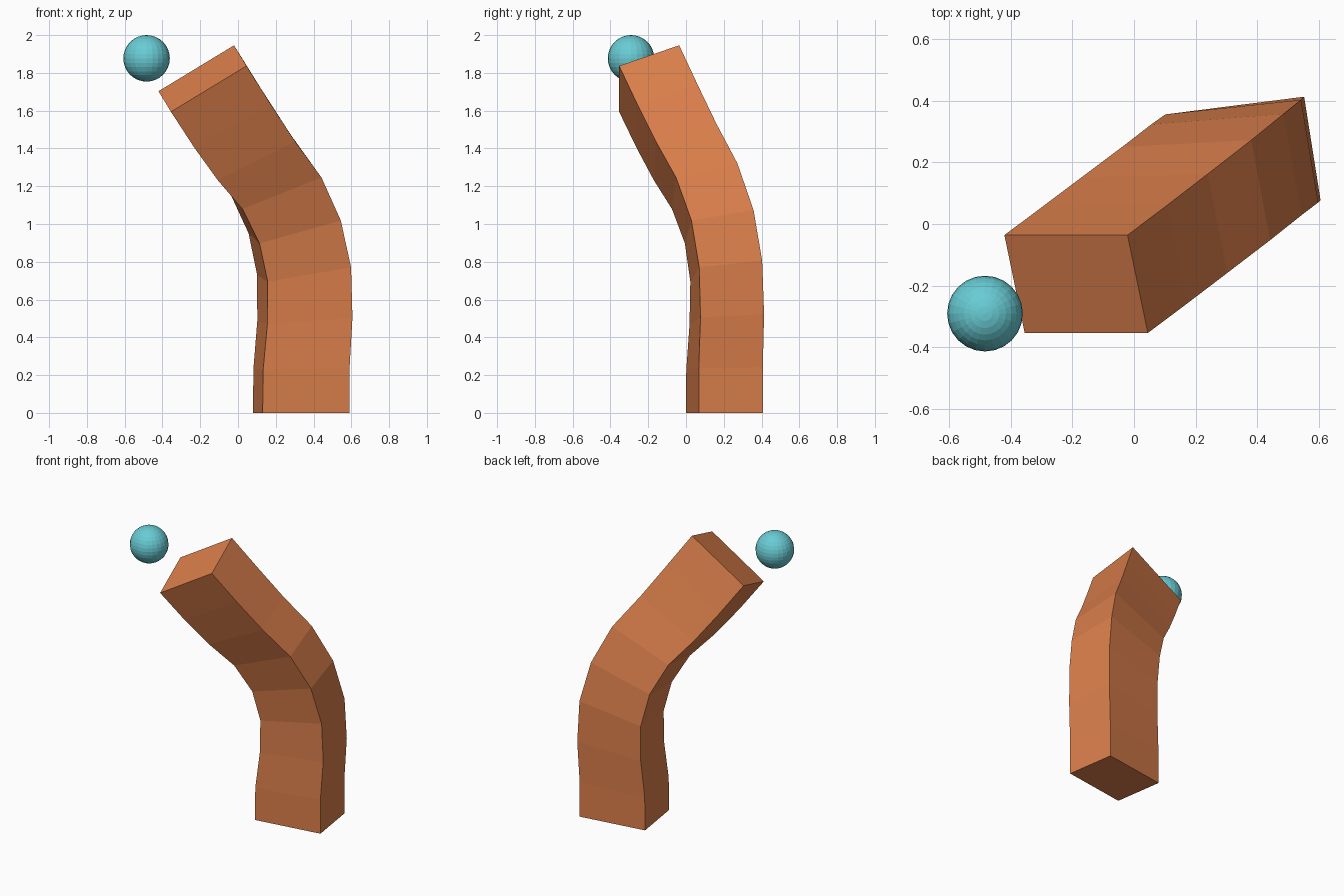
import bpy, bmesh
from mathutils import Vector

if "Cube" in bpy.data.objects:
    bpy.data.objects.remove(bpy.data.objects["Cube"])


def finish(bm, name, color):
    bmesh.ops.recalc_face_normals(bm, faces=bm.faces)
    mesh = bpy.data.meshes.new(name)
    bm.to_mesh(mesh)
    bm.free()
    obj = bpy.data.objects.new(name, mesh)
    bpy.context.collection.objects.link(obj)
    mat = bpy.data.materials.new(name + "_color")
    mat.diffuse_color = (*color, 1)
    mat.use_nodes = True
    mat.node_tree.nodes["Principled BSDF"].inputs["Base Color"].default_value = mat.diffuse_color
    mesh.materials.append(mat)
    return obj


# Bent beam: rectangular section swept along a spine, turning towards the ball
spine = [(0.335, 0.204, 0), (0.336, 0.204, 0.235), (0.354, 0.216, 0.495),
         (0.350, 0.213, 0.75), (0.300, 0.176, 0.985), (0.202, 0.099, 1.20),
         (0.066, -0.004, 1.38), (-0.061, -0.100, 1.57), (-0.188, -0.195, 1.77)]
# Width and depth vectors of the section at the foot and at the tip
foot_u, tip_u = Vector((0.46, 0.069, 0)), Vector((0.40, 0, 0.243))
foot_v, tip_v = Vector((-0.051, 0.34, 0)), Vector((-0.066, 0.318, 0.109))

bm = bmesh.new()
rings = []
for i, p in enumerate(spine):
    t = i / (len(spine) - 1)
    w = t * t * (3 - 2 * t)
    u, v = foot_u.lerp(tip_u, w) / 2, foot_v.lerp(tip_v, w) / 2
    rings.append([bm.verts.new(Vector(p) + sx * u + sy * v)
                  for sx, sy in ((-1, -1), (1, -1), (1, 1), (-1, 1))])
for a, b in zip(rings, rings[1:]):
    for k in range(4):
        n = (k + 1) % 4
        bm.faces.new((a[k], a[n], b[n], b[k]))
bm.faces.new(rings[0][::-1])
bm.faces.new(rings[-1])
finish(bm, "bent_beam", (0.70, 0.21, 0.07))

# Ball floating beside the tip
bm = bmesh.new()
bmesh.ops.create_uvsphere(bm, u_segments=24, v_segments=16, radius=0.123)
ball = finish(bm, "target_ball", (0.14, 0.60, 0.66))
ball.location = (-0.484, -0.291, 1.877)
